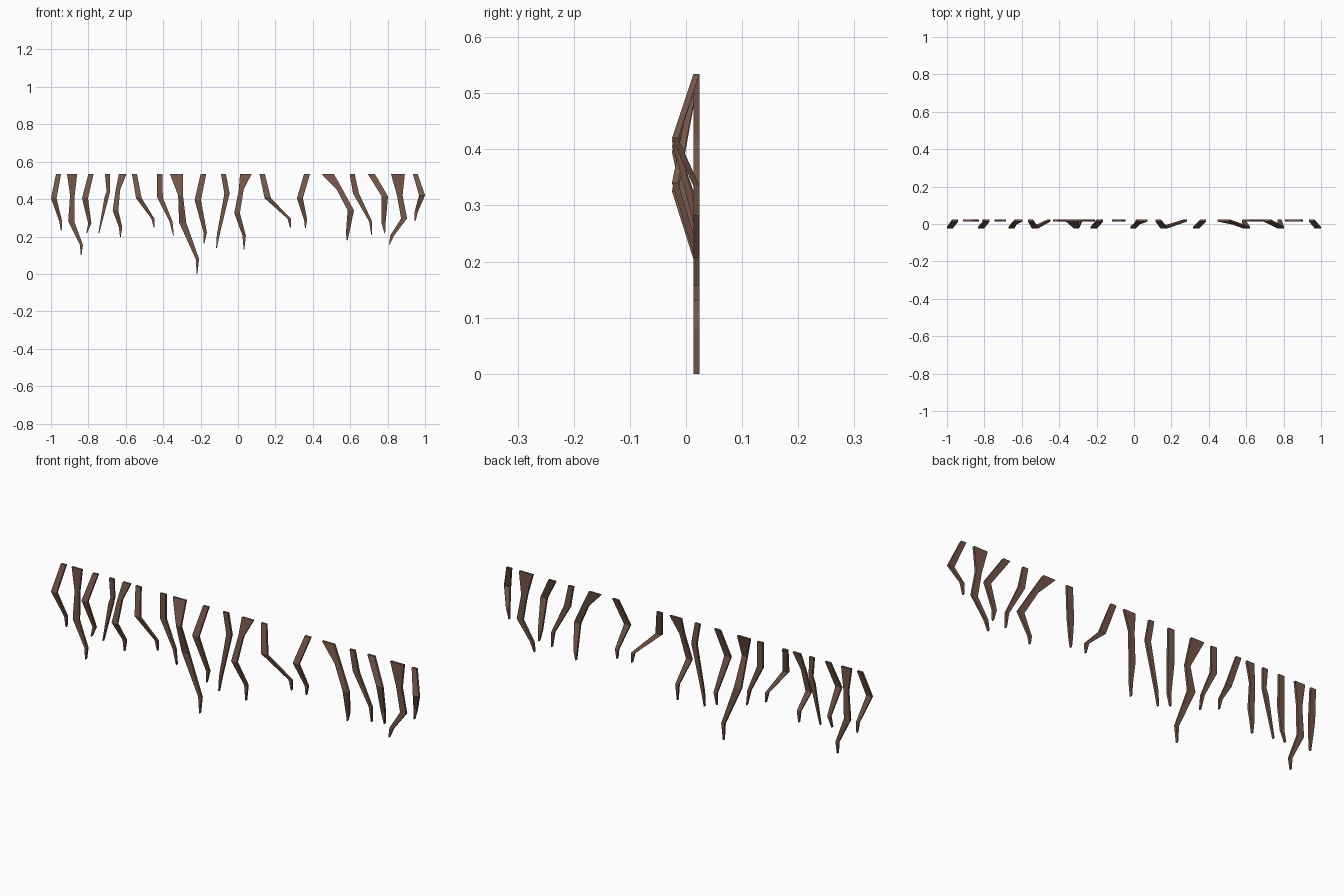
import bpy, bmesh

bark = bpy.data.materials.new("brown bark")
bark.diffuse_color = (0.175, 0.094, 0.066, 1)

TOP, BACK, FRONT, THICK = 0.534, 0.0185, -0.0195, 0.011
count = 0


def root(*sections, bulge=None):
    """Hanging root: sections are (z, left x, right x) from top to tip.
    bulge = z where it leans forward most; it is back in plane just above the tip."""
    global count
    count += 1
    end = sections[-2][0]

    def depth(z):
        if bulge is None or z <= end:
            return BACK
        t = (TOP - z) / (TOP - bulge) if z >= bulge else (z - end) / (bulge - end)
        return BACK + (FRONT - BACK) * t

    bm = bmesh.new()
    rings = []
    for z, l, r in sections:
        y = depth(z)
        h = THICK / 2
        rings.append([bm.verts.new(p) for p in
                      ((l, y - h, z), (r, y - h, z), (r, y + h, z), (l, y + h, z))])
    for a, b in zip(rings, rings[1:]):
        for i in range(4):
            j = (i + 1) % 4
            bm.faces.new((a[i], b[i], b[j], a[j]))
    bm.faces.new(rings[0])
    bm.faces.new(rings[-1][::-1])
    bmesh.ops.recalc_face_normals(bm, faces=bm.faces)
    me = bpy.data.meshes.new(f"root_{count:02d}")
    bm.to_mesh(me)
    bm.free()
    me.materials.append(bark)
    bpy.context.collection.objects.link(bpy.data.objects.new(me.name, me))


# left group
root((TOP, -.973, -.946), (.405, -1.0, -.970), (.28, -.955, -.940), (.230, -.947, -.943), bulge=.405)
root((TOP, -.914, -.860), (.42, -.898, -.873), (.28, -.908, -.875), (.155, -.845, -.829), (.10, -.841, -.837))
root((TOP, -.80, -.772), (.405, -.834, -.802), (.27, -.801, -.784), (.22, -.811, -.806), bulge=.405)
root((TOP, -.711, -.685), (.44, -.703, -.684), (.41, -.714, -.691), (.215, -.747, -.743))
root((TOP, -.637, -.596), (.45, -.654, -.630), (.34, -.670, -.640), (.25, -.637, -.619), (.197, -.631, -.627), bulge=.34)
root((TOP, -.567, -.540), (.405, -.545, -.515), (.295, -.463, -.447), (.247, -.451, -.447), bulge=.405)
root((TOP, -.433, -.404), (.41, -.433, -.402), (.28, -.366, -.350), (.205, -.347, -.343))

# centre group
root((TOP, -.364, -.294), (.42, -.320, -.294), (.275, -.315, -.277), (.08, -.226, -.208), (0, -.221, -.217))
# the longest root also leans forward at its narrow waist, returning at the next bend
for v in bpy.data.meshes[f"root_{count:02d}"].vertices:
    if abs(v.co.z - .42) < .01:
        v.co.y += FRONT - BACK
root((TOP, -.20, -.170), (.395, -.232, -.198), (.22, -.184, -.166), (.162, -.184, -.180), bulge=.395)
root((TOP, -.091, -.064), (.43, -.073, -.045), (.21, -.113, -.098), (.138, -.117, -.113))
root((TOP, .011, .073), (.45, .004, .030), (.325, -.020, .010), (.205, .024, .042), (.13, .030, .034), bulge=.325)
root((TOP, .115, .144), (.405, .142, .176), (.295, .265, .283), (.247, .278, .282), bulge=.405)
root((TOP, .353, .385), (.405, .315, .347), (.29, .353, .370), (.245, .358, .362), bulge=.405)

# right group
root((TOP, .447, .513), (.45, .528, .560), (.34, .586, .620), (.215, .577, .594), (.178, .582, .586), bulge=.34)
root((TOP, .597, .624), (.43, .615, .647), (.28, .701, .717), (.208, .713, .717))
root((TOP, .694, .732), (.415, .768, .802), (.27, .768, .789), (.217, .783, .787), bulge=.415)
root((TOP, .818, .892), (.42, .850, .880), (.297, .872, .904), (.205, .814, .834), (.157, .808, .812))
root((TOP, .935, .961), (.42, .968, 1.0), (.335, .945, .963), (.282, .945, .949), bulge=.42)
